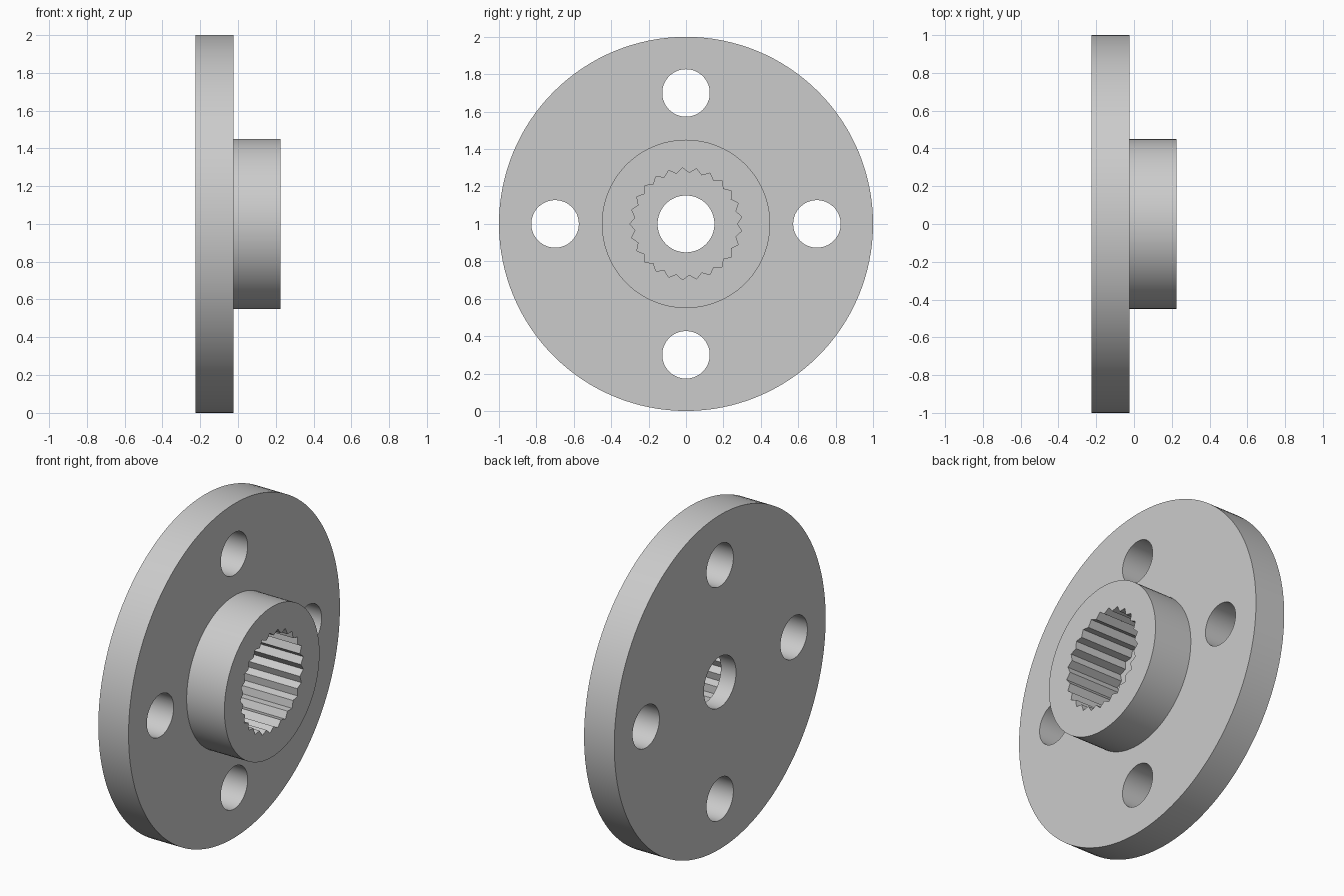
import bpy
import bmesh
from math import cos, sin, pi
from mathutils import Matrix

cube = bpy.data.objects.get("Cube")
if cube:
    bpy.data.objects.remove(cube, do_unlink=True)

CENTRE_Z = 1.0
TEETH = 25

grey = bpy.data.materials.new("light grey")
grey.use_nodes = True
colour = (0.6, 0.6, 0.6, 1)
grey.diffuse_color = colour
grey.node_tree.nodes["Principled BSDF"].inputs["Base Color"].default_value = colour


def prism(name, outline, x0, x1):
    """Extrude a closed (y, z) outline along x."""
    bm = bmesh.new()
    face = bm.faces.new([bm.verts.new((x0, y, z + CENTRE_Z)) for y, z in outline])
    ext = bmesh.ops.extrude_face_region(bm, geom=[face])
    verts = [v for v in ext["geom"] if isinstance(v, bmesh.types.BMVert)]
    bmesh.ops.translate(bm, verts=verts, vec=(x1 - x0, 0, 0))
    bmesh.ops.recalc_face_normals(bm, faces=bm.faces)
    mesh = bpy.data.meshes.new(name)
    bm.to_mesh(mesh)
    bm.free()
    mesh.materials.append(grey)
    obj = bpy.data.objects.new(name, mesh)
    bpy.context.collection.objects.link(obj)
    return obj


def circle(radius, sides, y=0, z=0):
    angles = [2 * pi * i / sides for i in range(sides)]
    return [(y + radius * cos(a), z + radius * sin(a)) for a in angles]


def combine(target, tool, operation):
    """Apply a boolean and discard the tool."""
    tool.hide_render = True
    mod = target.modifiers.new("cut", 'BOOLEAN')
    mod.operation = operation
    mod.solver = 'EXACT'
    mod.object = tool
    bpy.context.view_layer.objects.active = target
    bpy.ops.object.modifier_apply(modifier=mod.name)
    bpy.data.objects.remove(tool, do_unlink=True)


# Flange disc with raised hub
flange = prism("flange_with_hub", circle(1.0, 128), -0.225, -0.025)
combine(flange, prism("hub", circle(0.45, 96), -0.1, 0.225), 'UNION')

# Toothed socket, open at the hub end
step = pi / TEETH
teeth = []
for i in range(2 * TEETH):
    r = 0.273 if i % 2 else 0.3
    teeth.append((r * cos(pi + i * step), r * sin(pi + i * step)))
combine(flange, prism("socket_cutter", teeth, -0.125, 0.3), 'DIFFERENCE')

# Centre bore
combine(flange, prism("bore_cutter", circle(0.152, 64), -0.3, 0.0), 'DIFFERENCE')

# Four bolt holes
for k in range(4):
    y, z = 0.7 * cos(k * pi / 2), 0.7 * sin(k * pi / 2)
    combine(flange, prism("bolt_cutter", circle(0.127, 64, y, z), -0.3, 0.1), 'DIFFERENCE')

bpy.ops.object.select_all(action='DESELECT')
flange.select_set(True)
bpy.context.view_layer.objects.active = flange
bpy.ops.object.shade_smooth_by_angle()
